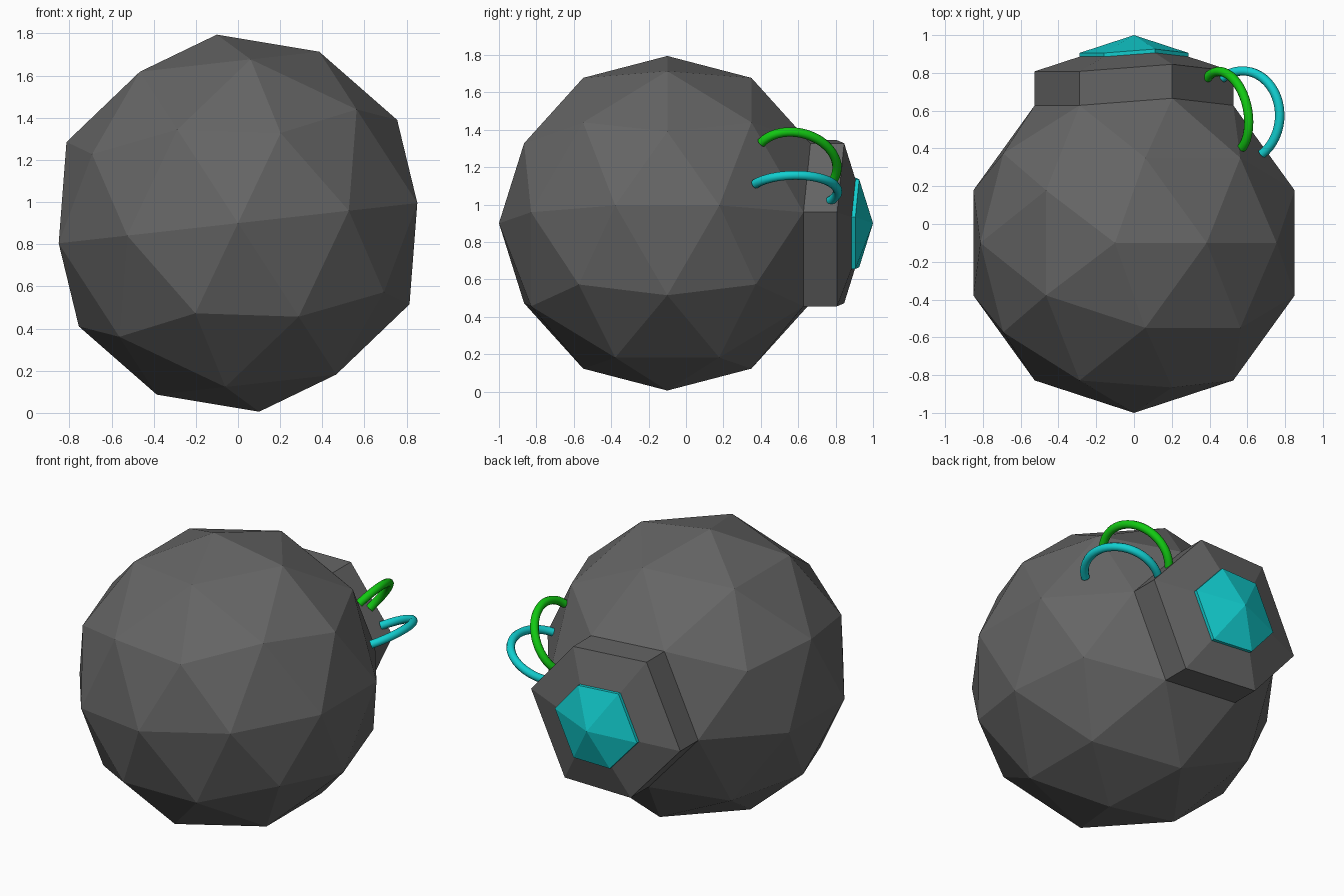
import bpy, bmesh, math
from mathutils import Vector, Matrix

if "Cube" in bpy.data.objects:
    bpy.data.objects.remove(bpy.data.objects["Cube"])


def material(name, rgb):
    m = bpy.data.materials.new(name)
    m.diffuse_color = (*rgb, 1.0)
    m.use_nodes = True
    m.node_tree.nodes["Principled BSDF"].inputs["Base Color"].default_value = m.diffuse_color
    return m


GREY = material("dark grey", (0.13, 0.13, 0.13))
TEAL = material("teal", (0.006, 0.62, 0.63))
GREEN = material("green", (0.006, 0.58, 0.006))

# Faceted ball, rolled a little about the y axis
bm = bmesh.new()
roll = Matrix.Rotation(math.radians(-6.4), 4, 'Y')
bmesh.ops.create_icosphere(bm, subdivisions=2, radius=0.9,
                           matrix=Matrix.Translation((0, -0.1, 0.9)) @ roll)

# Fan of six triangles around the rearmost vertex becomes the raised hub
hub = max(bm.verts, key=lambda v: v.co.y)
ring = [e.other_vert(hub) for e in hub.link_edges]
ring.sort(key=lambda v: math.atan2(v.co.z - 0.9, v.co.x))
bmesh.ops.delete(bm, geom=list(hub.link_faces), context='FACES_ONLY')
for e in list(hub.link_edges):
    bm.edges.remove(e)


def step(ring, move, mat):
    """Join a ring of vertices to a moved copy of itself."""
    new = [bm.verts.new(move(v.co)) for v in ring]
    for i in range(len(ring)):
        j = (i + 1) % len(ring)
        bm.faces.new((ring[i], ring[j], new[j], new[i])).material_index = mat
    return new


# Hub walls, hub rim, thin edge of the gem, gem facets
hub.co.y = 0.98
ring = step(ring, lambda c: c + Vector((0, 0.18, 0)), 0)
ring = step(ring, lambda c: hub.co.lerp(c, 0.55), 0)
ring = step(ring, lambda c: c + Vector((0, 0.02, 0)), 1)
hub.co.y = 1.0
for i in range(len(ring)):
    f = bm.faces.new((ring[i], ring[(i + 1) % len(ring)], hub))
    f.material_index = 1
bmesh.ops.recalc_face_normals(bm, faces=bm.faces)
mesh = bpy.data.meshes.new("ball_with_hub")
bm.to_mesh(mesh)
bm.free()
mesh.materials.append(GREY)
mesh.materials.append(TEAL)
bpy.context.collection.objects.link(bpy.data.objects.new("ball_with_hub", mesh))


# Wires: round tubes arching from the hub wall to the ball
def wire(name, start, end, rise, mat, n=24):
    start, end, rise = Vector(start), Vector(end), Vector(rise)
    mid, half = (start + end) / 2, (end - start) / 2
    cu = bpy.data.curves.new(name, 'CURVE')
    cu.dimensions = '3D'
    cu.bevel_depth = 0.025
    cu.bevel_resolution = 3
    cu.use_fill_caps = True
    sp = cu.splines.new('POLY')
    sp.points.add(n)
    for i, p in enumerate(sp.points):
        a = math.pi * i / n
        p.co = (*(mid - half * math.cos(a) + rise * math.sin(a)), 1)
    cu.materials.append(mat)
    ob = bpy.data.objects.new(name, cu)
    bpy.context.collection.objects.link(ob)
    bpy.ops.object.select_all(action='DESELECT')
    ob.select_set(True)
    bpy.context.view_layer.objects.active = ob
    bpy.ops.object.convert(target='MESH')
    bpy.ops.object.shade_smooth_by_angle(angle=math.radians(50))


wire("teal_wire", (0.466, 0.772, 1.02), (0.677, 0.37, 1.11), (0.17, 0.13, 0.08), TEAL)
wire("green_wire", (0.386, 0.772, 1.11), (0.571, 0.402, 1.33), (0.09, 0.12, 0.127), GREEN)
